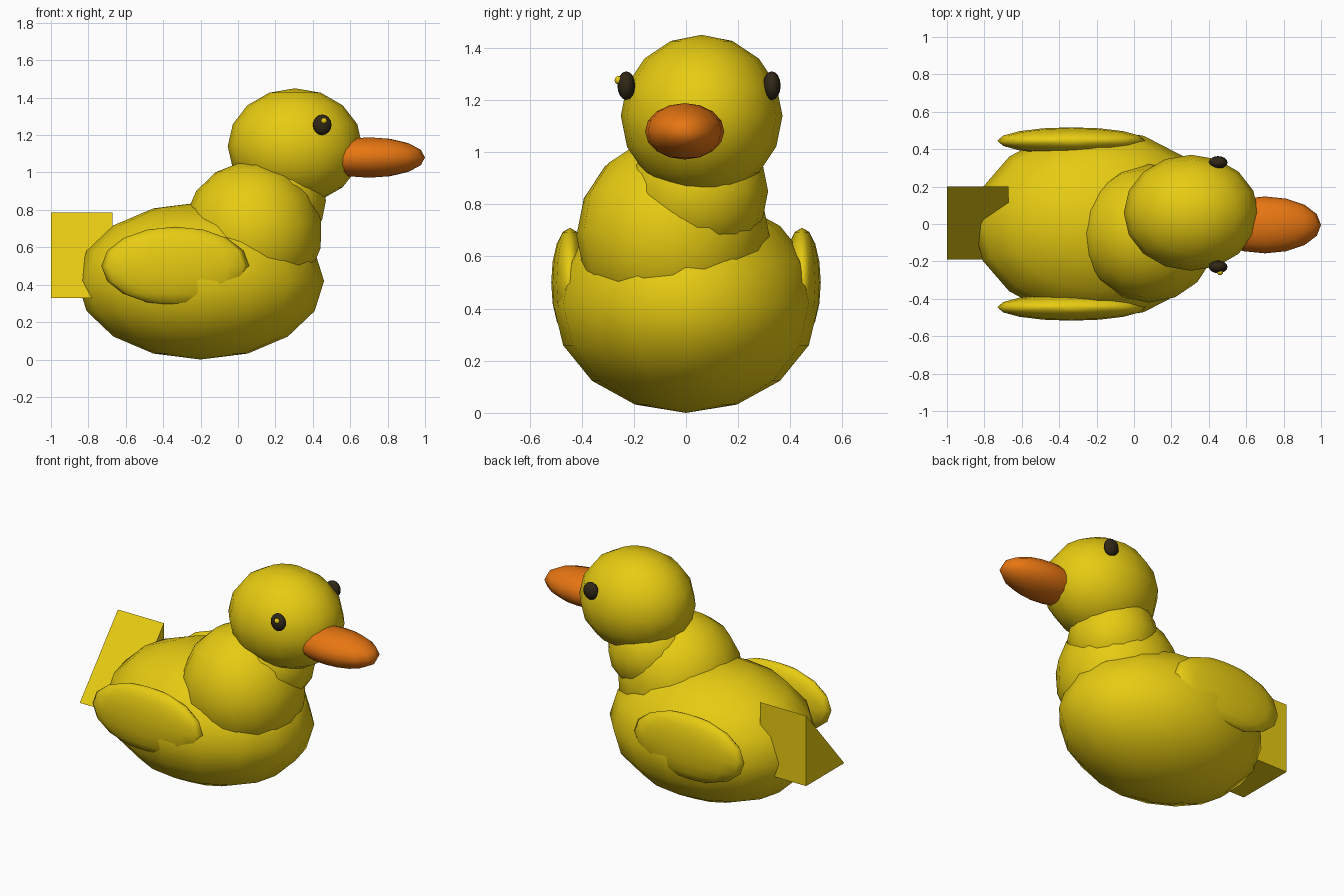
import bpy
import bmesh
from math import radians
from mathutils import Euler, Matrix, Vector

cube = bpy.data.objects.get("Cube")
if cube:
    bpy.data.objects.remove(cube, do_unlink=True)


def material(name, rgb):
    mat = bpy.data.materials.new(name)
    mat.use_nodes = True
    colour = (*rgb, 1)
    mat.diffuse_color = colour
    mat.node_tree.nodes["Principled BSDF"].inputs["Base Color"].default_value = colour
    return mat


yellow = material("duck yellow", (0.8, 0.6, 0.006))
orange = material("beak orange", (0.8, 0.18, 0.006))
dark = material("eye dark brown", (0.03, 0.02, 0.008))


def add_object(name, bm, mat, smooth):
    bmesh.ops.recalc_face_normals(bm, faces=bm.faces)
    for face in bm.faces:
        face.smooth = smooth
    mesh = bpy.data.meshes.new(name)
    bm.to_mesh(mesh)
    bm.free()
    mesh.materials.append(mat)
    obj = bpy.data.objects.new(name, mesh)
    bpy.context.collection.objects.link(obj)
    return obj


def ellipsoid(name, centre, radii, mat=yellow, tilt=0):
    """Smooth low-poly ball, scaled and leaned about the y axis."""
    bm = bmesh.new()
    bmesh.ops.create_uvsphere(bm, u_segments=16, v_segments=8, radius=1)
    placing = Matrix.LocRotScale(Vector(centre), Euler((0, radians(tilt), 0)), Vector(radii))
    bmesh.ops.transform(bm, matrix=placing, verts=bm.verts)
    return add_object(name, bm, mat, True)


# Body, breast, neck and head
ellipsoid("body", (-0.2, 0, 0.42), (0.66, 0.51, 0.42))
ellipsoid("breast", (0.08, -0.05, 0.68), (0.37, 0.37, 0.38), tilt=-10)
ellipsoid("neck", (0.2, 0.045, 0.85), (0.27, 0.27, 0.27))
ellipsoid("head", (0.305, 0.06, 1.14), (0.36, 0.31, 0.31))

# Beak
ellipsoid("beak", (0.7, -0.005, 1.08), (0.3, 0.152, 0.108), orange)

# Wings and eyes, one on each side
for side, sign in (("left", 1), ("right", -1)):
    ellipsoid(side + "_wing", (-0.335, sign * 0.445, 0.5), (0.395, 0.072, 0.21))
    ellipsoid(side + "_eye", (0.45, 0.05 + sign * 0.279, 1.255), (0.05, 0.034, 0.055), dark)

# Small glint on the right eye
ellipsoid("eye_glint", (0.46, -0.258, 1.276), (0.016, 0.016, 0.016))

# Tail: a triangular prism running into the back of the body
bm = bmesh.new()
section = ((0.2, 0.785), (0.2, 0.33), (-0.19, 0.33))
end = bm.faces.new([bm.verts.new((-1, y, z)) for y, z in section])
extruded = bmesh.ops.extrude_face_region(bm, geom=[end], use_keep_orig=True)
moved = [v for v in extruded["geom"] if isinstance(v, bmesh.types.BMVert)]
bmesh.ops.translate(bm, vec=(0.33, 0, 0), verts=moved)
add_object("tail", bm, yellow, False)
